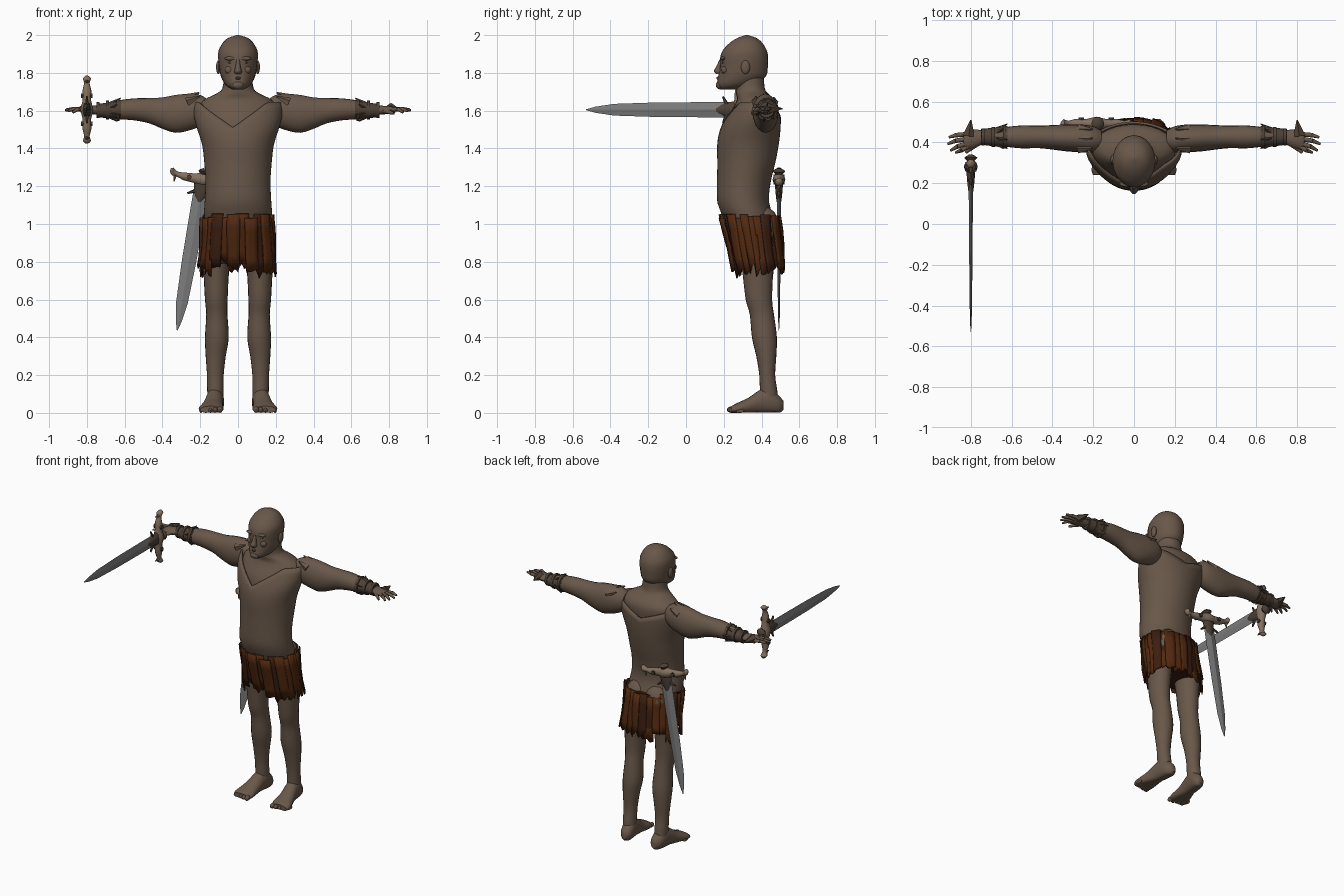
import bpy, bmesh, math, random
from mathutils import Matrix, Vector
random.seed(4)


def mat(name, rgb):
    m = bpy.data.materials.new(name)
    m.diffuse_color = (*rgb, 1)
    return m


SKIN = mat("skin", (0.14, 0.096, 0.067))
LEATHER = mat("brown_leather", (0.085, 0.022, 0.005))
DARK_LEATHER = mat("dark_leather", (0.045, 0.013, 0.005))
STEEL = mat("steel", (0.20, 0.20, 0.20))
BONE = mat("hilt_tan", (0.23, 0.165, 0.115))
WRAP = mat("dark_wrap", (0.075, 0.052, 0.037))


def finish(name, bm, m, M=None, smooth=True):
    bmesh.ops.recalc_face_normals(bm, faces=bm.faces)
    if M is not None:
        bm.transform(M)
    me = bpy.data.meshes.new(name)
    bm.to_mesh(me)
    bm.free()
    me.materials.append(m)
    ob = bpy.data.objects.new(name, me)
    bpy.context.collection.objects.link(ob)
    if smooth:
        bpy.context.view_layer.objects.active = ob
        ob.select_set(True)
        bpy.ops.object.shade_smooth_by_angle(angle=math.radians(45))
        ob.select_set(False)
    return ob


def refine(rows, k):
    """Smoothly interpolate the cross-section rows."""
    out = []
    for i in range(len(rows) - 1):
        p = [Vector(rows[max(0, min(len(rows) - 1, i + d))]) for d in (-1, 0, 1, 2)]
        for j in range(k):
            t = j / k
            out.append(p[1] + 0.5 * t * (p[2] - p[0] + t * (2 * p[0] - 5 * p[1] + 4 * p[2] - p[3]
                       + t * (3 * p[1] - p[0] - 3 * p[2] + p[3]))))
    return out + [Vector(rows[-1])]


def loft(name, rows, m, axis="Z", n=20, k=3, s=1, M=None, floor=None, smooth=True):
    """Rows are (position, centre a, centre b, radius a, radius b)."""
    bm = bmesh.new()
    rings = []
    for t, ca, cb, ra, rb in refine(rows, k):
        ring = []
        for i in range(n):
            a = 2 * math.pi * i / n
            u, v = ca + max(ra, .001) * math.cos(a), cb + max(rb, .001) * math.sin(a)
            if floor is not None:
                v = max(v, floor)
            x, y, z = {"Z": (u, v, t), "X": (t, u, v), "Y": (u, t, v)}[axis]
            ring.append(bm.verts.new((s * x, y, z)))
        rings.append(ring)
    for r, q in zip(rings, rings[1:]):
        for i in range(n):
            bm.faces.new((r[i], r[(i + 1) % n], q[(i + 1) % n], q[i]))
    bm.faces.new(rings[0])
    bm.faces.new(rings[-1])
    return finish(name, bm, m, M, smooth)


def blob(name, c, r, m, M=None):
    bm = bmesh.new()
    bmesh.ops.create_uvsphere(bm, u_segments=12, v_segments=8, radius=1)
    bm.transform(Matrix.Translation(c) @ Matrix.Diagonal((*r, 1)))
    return finish(name, bm, m, M)


def rod(name, a, b, r1, r2, m, M=None, seg=8):
    a, b = Vector(a), Vector(b)
    bm = bmesh.new()
    bmesh.ops.create_cone(bm, cap_ends=True, segments=seg, radius1=r1, radius2=r2, depth=(b - a).length)
    bm.transform(Matrix.Translation((a + b) / 2) @ (b - a).to_track_quat("Z", "Y").to_matrix().to_4x4())
    return finish(name, bm, m, M)


# Head and face
loft("head", [(1.712, 0, .235, .03, .055), (1.735, 0, .262, .066, .098), (1.78, 0, .296, .09, .126),
              (1.83, 0, .306, .1, .127), (1.88, 0, .308, .105, .127), (1.92, 0, .311, .102, .116),
              (1.96, 0, .318, .08, .085), (1.985, 0, .322, .052, .05), (2.0, 0, .322, .006, .006)], SKIN, n=24)
loft("nose", [(1.795, 0, .18, .018, .022), (1.81, 0, .175, .02, .029), (1.835, 0, .178, .013, .018),
              (1.87, 0, .188, .01, .012)], SKIN, n=10)
loft("mouth", [(-.03, .19, 1.77, .004, .002), (0, .172, 1.772, .012, .009), (.03, .19, 1.77, .004, .002)],
     WRAP, "X", n=8)
blob("chin", (0, .18, 1.735), (.032, .022, .022), SKIN)
for s in (1, -1):
    blob("brow", (s * .038, .196, 1.876), (.034, .015, .011), SKIN)
    blob("eye", (s * .038, .198, 1.855), (.015, .009, .007), WRAP)
    blob("cheek", (s * .045, .206, 1.815), (.026, .02, .022), SKIN)
    blob("ear", (s * .104, .315, 1.83), (.012, .024, .037), SKIN)

# Neck and upper chest
loft("neck_and_shoulders", [(1.45, 0, .335, .17, .135), (1.55, 0, .35, .195, .135), (1.62, 0, .37, .205, .118),
                            (1.66, 0, .37, .175, .1), (1.69, 0, .35, .115, .085), (1.72, 0, .34, .082, .077),
                            (1.8, 0, .335, .074, .075)], SKIN, n=28)

# Torso shell with a V-shaped rim at the chest and a dip at the back
TORSO = refine([(.95, 0, .36, .165, .13), (1.05, 0, .325, .18, .135), (1.12, 0, .302, .176, .137),
                (1.22, 0, .306, .172, .142), (1.32, 0, .319, .178, .153), (1.42, 0, .328, .19, .163),
                (1.5, 0, .34, .215, .16), (1.58, 0, .36, .235, .142), (1.66, 0, .378, .225, .115)], 8)


def torso_at(z):
    for p, q in zip(TORSO, TORSO[1:]):
        if z <= q[0]:
            return p.lerp(q, (z - p[0]) / (q[0] - p[0]))
    return TORSO[-1]


bm = bmesh.new()
N, K = 48, 18
grid = []
for j in range(K + 1):
    ring = []
    for i in range(N):
        a = 2 * math.pi * i / N
        ca, sa = math.cos(a), math.sin(a)
        rim = min(1.645, 1.51 + .17 * abs(ca + .12)) if sa < 0 else 1.56 + .085 * abs(ca)
        z = .95 + (rim - .95) * j / K
        _, cx, cy, rx, ry = torso_at(z)
        ring.append(bm.verts.new((rx * ca, cy + ry * sa, z)))
    grid.append(ring)
for r, q in zip(grid, grid[1:]):
    for i in range(N):
        bm.faces.new((r[i], r[(i + 1) % N], q[(i + 1) % N], q[i]))
torso = finish("torso", bm, SKIN)
sol = torso.modifiers.new("thickness", "SOLIDIFY")
sol.thickness = .012

for s in (1, -1):
    blob("buttock", (s * .07, .415, 1.0), (.085, .075, .09), SKIN)
    # Arms
    loft("arm", [(.16, .41, 1.6, .05, .06), (.2, .415, 1.6, .064, .083), (.26, .42, 1.592, .068, .097),
                 (.33, .422, 1.583, .066, .1), (.4, .425, 1.587, .06, .083), (.47, .427, 1.6, .055, .067),
                 (.55, .427, 1.607, .056, .058), (.63, .427, 1.605, .048, .05), (.7, .427, 1.603, .037, .037),
                 (.75, .428, 1.602, .03, .026)], SKIN, "X", s=s)
    # Ragged shoulder edge
    for y, z in ((.37, 1.655), (.42, 1.675), (.465, 1.65)):
        rod("shoulder_edge", (s * .27, y, z - .01), (s * .205, y, z + .02), .025, .004, SKIN, seg=5)
    # Bracer with straps and points
    loft("bracer", [(.62, .427, 1.605, .053, .053), (.68, .427, 1.602, .047, .043),
                    (.75, .427, 1.6, .038, .034)], WRAP, "X", n=12, s=s)
    for x in (.635, .69, .74):
        r = .058 - (x - .635) * .15
        rod("strap", (s * (x - .008), .427, 1.604), (s * (x + .008), .427, 1.604), r, r, WRAP, seg=12)
    for i in range(7):
        a = i * 2 * math.pi / 7
        c, d = math.cos(a), math.sin(a)
        rod("bracer_point", (s * .67, .427 + .035 * c, 1.602 + .035 * d),
            (s * (.62 + .02 * (i % 2)), .427 + .064 * c, 1.605 + .064 * d), .014, .002, WRAP, seg=4)
    # Hands
    loft("palm", [(.73, .428, 1.602, .028, .024), (.77, .42, 1.603, .043, .023), (.82, .412, 1.605, .045, .018),
                  (.835, .41, 1.605, .035, .012)], SKIN, "X", n=12, s=s)
    for y, kx, ky, tx, ty, tz in ((.44, .87, .436, .908, .425, 1.607), (.418, .875, .408, .914, .392, 1.602),
                                  (.396, .865, .38, .9, .36, 1.598), (.38, .845, .362, .875, .35, 1.59)):
        rod("finger", (s * .815, y, 1.606), (s * kx, ky, 1.609), .012, .011, SKIN)
        rod("fingertip", (s * kx, ky, 1.609), (s * tx, ty, tz), .011, .006, SKIN)
    rod("thumb", (s * .775, .39, 1.6), (s * .825, .35, 1.585), .014, .007, SKIN)
    rod("hand_spike", (s * .81, .43, 1.61), (s * .8, .51, 1.61), .032, .003, WRAP, seg=5)
    # Legs
    loft("leg", [(.98, .09, .375, .085, .1), (.85, .108, .378, .08, .095), (.75, .115, .38, .068, .082),
                 (.6, .115, .386, .06, .07), (.52, .112, .402, .056, .064), (.4, .112, .415, .063, .066),
                 (.3, .118, .425, .053, .053), (.2, .12, .43, .044, .042), (.12, .12, .437, .043, .046),
                 (.05, .12, .44, .04, .045)], SKIN, s=s)
    # Feet
    loft("foot", [(.515, .112, .04, .016, .025), (.49, .114, .045, .038, .048), (.44, .12, .065, .046, .072),
                  (.39, .126, .058, .047, .063), (.33, .135, .035, .055, .045), (.27, .142, .022, .066, .03),
                  (.24, .145, .016, .056, .02)], SKIN, "Y", s=s, floor=.003)
    for i in range(5):
        r = .017 - .0017 * i
        blob("toe", (s * (.096 + .025 * i), .24 + .004 * i * i * .7, r), (r * .85, .024, r), SKIN)

# Kilt: inner band plus ragged overlapping strips
loft("kilt_band", [(.79, 0, .387, .195, .125), (.9, 0, .372, .193, .138), (1.04, 0, .345, .182, .146)],
     DARK_LEATHER, n=32)
STRIPS = 26
for i in range(STRIPS):
    a0 = 2 * math.pi * i / STRIPS
    w = random.uniform(.13, .19)
    off = random.uniform(.004, .018)
    top, low = random.uniform(1.03, 1.055), random.uniform(.725, .8)
    bm = bmesh.new()
    rows = []
    for j in range(5):
        t = j / 4
        row = []
        for c in (-1, -.33, .33, 1):
            a = a0 + c * w * (1 - .15 * t)
            z = top + (low - top) * t + (random.uniform(-.02, .03) if j == 4 else 0)
            f = off + .004 * math.sin(5 * t + i)
            row.append(bm.verts.new(((.183 + .017 * t + f) * math.cos(a),
                                     .343 + .045 * t + (.15 - .022 * t + f) * math.sin(a), z)))
        rows.append(row)
    for p, q in zip(rows, rows[1:]):
        for c in range(3):
            bm.faces.new((p[c], p[c + 1], q[c + 1], q[c]))
    strip = finish("kilt_strip", bm, DARK_LEATHER if i % 5 == 2 else LEATHER)
    strip.modifiers.new("thickness", "SOLIDIFY").thickness = .007


def sword(M):
    """Blade points down local -z, guard runs along local x."""
    loft("blade", [(-.81, 0, 0, .002, .001), (-.76, 0, 0, .016, .004), (-.66, 0, 0, .031, .006),
                   (-.45, 0, 0, .038, .008), (-.2, 0, 0, .04, .01), (0, 0, 0, .04, .011)],
         STEEL, n=4, k=1, M=M, smooth=False)
    loft("guard", [(-.18, 0, .02, .006, .008), (-.165, 0, .015, .022, .022), (-.14, 0, .006, .014, .014),
                   (-.1, 0, 0, .024, .022), (-.05, 0, 0, .022, .026), (0, 0, 0, .034, .036),
                   (.05, 0, 0, .022, .026), (.1, 0, 0, .024, .022), (.14, 0, .006, .014, .014),
                   (.165, 0, .015, .022, .022), (.18, 0, .02, .006, .008)], BONE, "X", n=10, k=2, M=M)
    loft("blade_collar", [(-.12, 0, 0, .012, .012), (-.08, 0, 0, .034, .017), (-.02, 0, 0, .045, .022)],
         WRAP, n=8, k=2, M=M)
    loft("pommel", [(0, 0, 0, .03, .026), (.03, 0, 0, .022, .02), (.045, 0, 0, .032, .034),
                    (.06, 0, 0, .01, .01)], WRAP, n=10, k=2, M=M)
    for s in (1, -1):
        rod("collar_hook", (s * .02, 0, -.06), (s * .07, 0, -.085), .012, .005, WRAP, M, 6)
        rod("guard_tine", (s * .15, 0, .01), (s * .15, 0, -.035), .014, .003, BONE, M, 6)
        rod("guard_stud", (s * .075, .03, 0), (s * .075, -.03, 0), .014, .014, WRAP, M, 6)


# Drawn sword, pointing forward, and the second one hanging at the back hip
sword(Matrix(((0, 1, 0, -.8), (0, 0, 1, .28), (1, 0, 0, 1.605), (0, 0, 0, 1))))
sword(Matrix.Translation((-.185, .492, 1.235)) @ Matrix.Rotation(.17, 4, "Y"))
